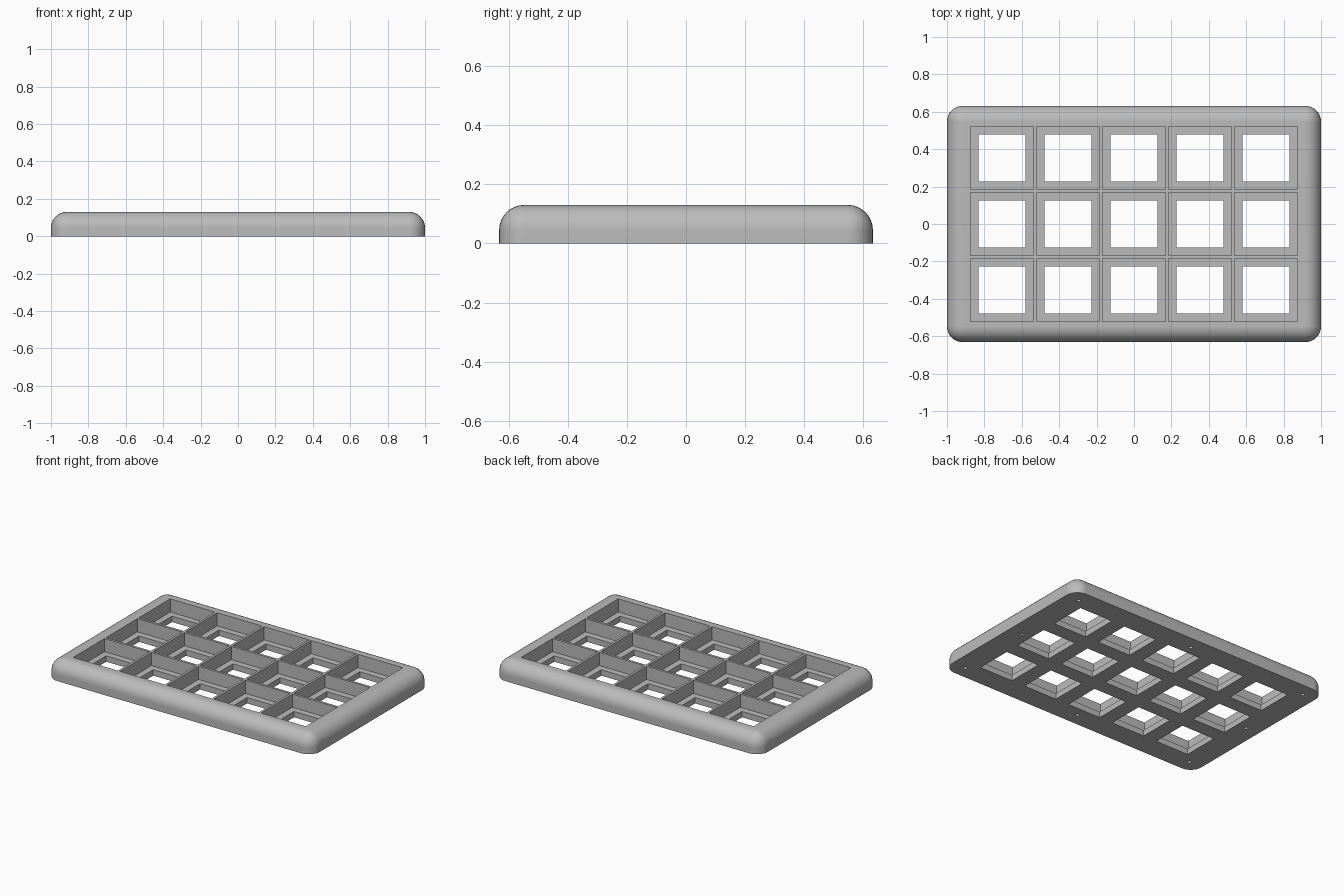
import bpy
import bmesh
import math
from mathutils import Matrix, Vector

if "Cube" in bpy.data.objects:
    bpy.data.objects.remove(bpy.data.objects["Cube"], do_unlink=True)

WIDTH, DEPTH, HEIGHT = 2.0, 1.264, 0.13
EDGE_RADIUS = 0.085
PITCH, POCKET, WINDOW = 0.353, 0.337, 0.251
FLOOR = 0.04
SCREW_X, SCREW_Y, SCREW_RADIUS, SCREW_DEPTH = 0.9, 0.543, 0.012, 0.08

grey = bpy.data.materials.new("plain grey")
grey.use_nodes = True
colour = (0.5, 0.5, 0.5, 1)
grey.diffuse_color = colour
grey.node_tree.nodes["Principled BSDF"].inputs["Base Color"].default_value = colour


def add_box(bm, x, y, low, high, sx, sy):
    place = Matrix.Translation((x, y, (low + high) / 2))
    size = Matrix.Diagonal((sx, sy, high - low, 1))
    return bmesh.ops.create_cube(bm, size=1, matrix=place @ size)["verts"]


def make_object(name, bm):
    mesh = bpy.data.meshes.new(name)
    bm.to_mesh(mesh)
    bm.free()
    obj = bpy.data.objects.new(name, mesh)
    bpy.context.collection.objects.link(obj)
    mesh.materials.append(grey)
    return obj


# Tray body: rounded upright corners and top rim, sharp flat underside
bm = bmesh.new()
add_box(bm, 0, 0, 0, HEIGHT, WIDTH, DEPTH)
rounded = [e for e in bm.edges if max(v.co.z for v in e.verts) > HEIGHT / 2]
bmesh.ops.bevel(bm, geom=rounded, offset=EDGE_RADIUS, segments=8,
                profile=0.5, affect='EDGES')
tray = make_object("tray", bm)

# Square pockets from above, and smaller windows through the floor
cells = [(c * PITCH, r * PITCH) for c in range(-2, 3) for r in (-1, 0, 1)]
cutters = []
for name, size, low in (("pocket_cutter", POCKET, FLOOR),
                        ("window_cutter", WINDOW, -FLOOR)):
    bm = bmesh.new()
    for x, y in cells:
        add_box(bm, x, y, low, HEIGHT + FLOOR, size, size)
    cutters.append(make_object(name, bm))

# Blind screw holes around the underside
bm = bmesh.new()
for i in (-1, 0, 1):
    for j in (-1, 0, 1):
        if i or j:
            spot = Vector((i * SCREW_X, j * SCREW_Y, 0))
            bmesh.ops.create_cone(bm, cap_ends=True, segments=16,
                                  radius1=SCREW_RADIUS, radius2=SCREW_RADIUS,
                                  depth=SCREW_DEPTH * 2,
                                  matrix=Matrix.Translation(spot))
cutters.append(make_object("screw_cutter", bm))

# Cut, then discard the cutters
bpy.ops.object.select_all(action='DESELECT')
bpy.context.view_layer.objects.active = tray
tray.select_set(True)
for cutter in cutters:
    cutter.hide_render = True
    cut = tray.modifiers.new(cutter.name, 'BOOLEAN')
    cut.operation = 'DIFFERENCE'
    cut.solver = 'EXACT'
    cut.object = cutter
    bpy.ops.object.modifier_apply(modifier=cut.name)
    bpy.data.objects.remove(cutter, do_unlink=True)

# Smooth rounded rim with crisp pocket edges
bpy.ops.object.shade_smooth_by_angle(angle=math.radians(30))
weighted = tray.modifiers.new("weighted normals", 'WEIGHTED_NORMAL')
weighted.keep_sharp = True
